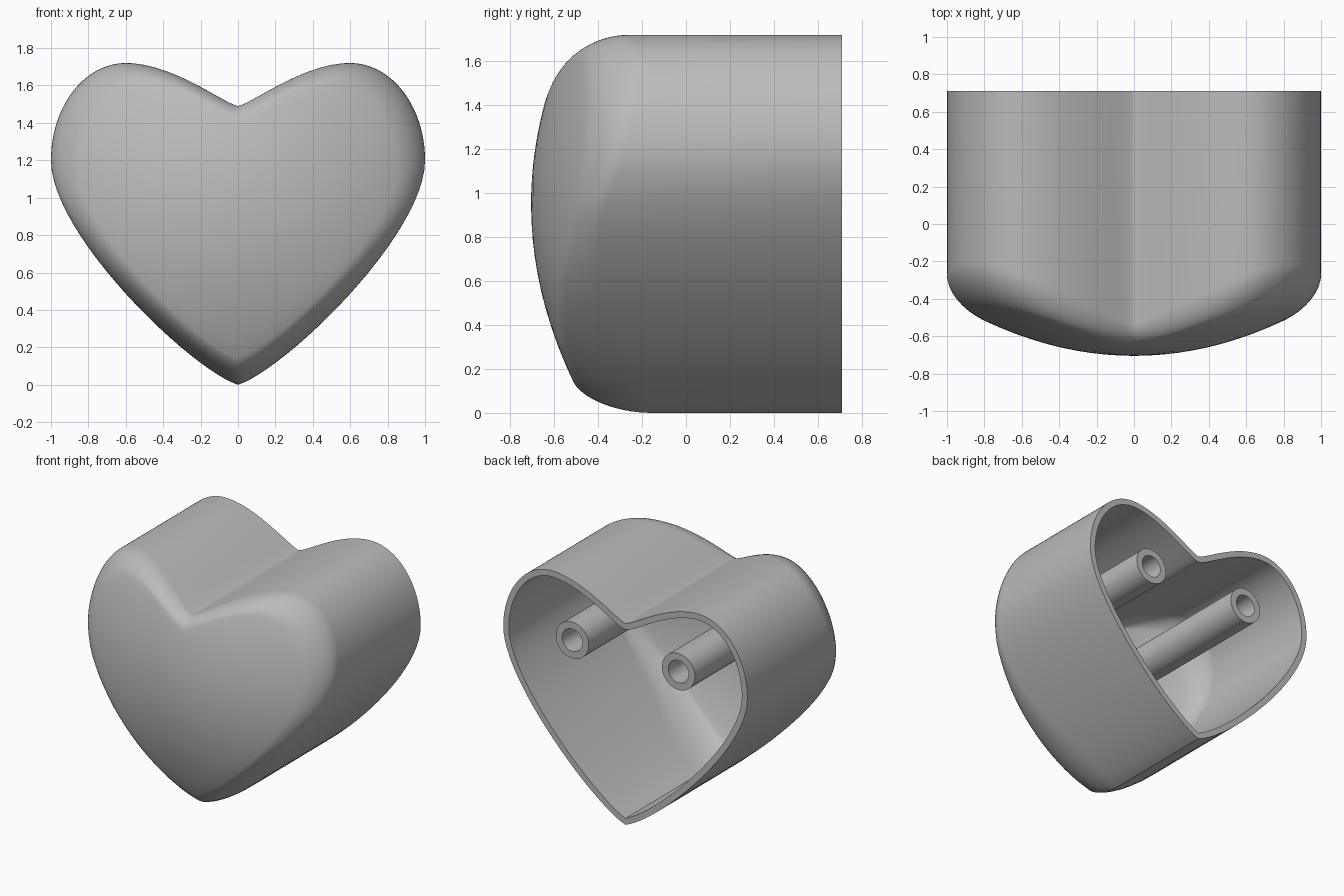
import bpy, bmesh, math
from mathutils import Vector
from mathutils.geometry import interpolate_bezier

cube = bpy.data.objects.get("Cube")
if cube:
    bpy.data.objects.remove(cube)

BACK, FRONT, WALL = 0.71, -0.705, 0.045
MID = Vector((0, 0.95))          # crown of the domed front, in (x, z)
DOME_RADIUS = 1.7
FILLET_START = 0.85              # share of the outline where the edge rounding begins

grey = bpy.data.materials.new("plain grey")
grey.use_nodes = True
colour = (0.5, 0.5, 0.5, 1)
grey.diffuse_color = colour
grey.node_tree.nodes["Principled BSDF"].inputs["Base Color"].default_value = colour


def finish(bm, name):
    bmesh.ops.recalc_face_normals(bm, faces=bm.faces)
    mesh = bpy.data.meshes.new(name)
    bm.to_mesh(mesh)
    bm.free()
    mesh.materials.append(grey)
    obj = bpy.data.objects.new(name, mesh)
    bpy.context.collection.objects.link(obj)
    bpy.ops.object.select_all(action='DESELECT')
    obj.select_set(True)
    bpy.context.view_layer.objects.active = obj
    bpy.ops.object.shade_smooth_by_angle(angle=math.radians(40))
    return obj


def bridge(bm, a, b):
    n = len(a)
    for i in range(n):
        j = (i + 1) % n
        bm.faces.new((a[i], a[j], b[j], b[i]))


def heart_outline():
    # Half heart from notch to tip, then mirrored
    segments = [
        ((0, 1.49), (0.08, 1.507), (0.35, 1.72), (0.6, 1.72)),
        ((0.6, 1.72), (0.82, 1.72), (1, 1.49), (1, 1.2)),
        ((1, 1.2), (1, 0.8), (0.25, 0.08), (0, 0)),
    ]
    half = []
    for seg in segments:
        pts = interpolate_bezier(*[Vector((x, z, 0)) for x, z in seg], 25)
        half += [Vector((p.x, p.y)) for p in pts[:-1]]
    half.append(Vector((0, 0)))
    return half + [Vector((-p.x, p.y)) for p in reversed(half[1:-1])]


def front_point(p, s):
    # Point on the dome at share s of the way out to outline point p
    offset = p - MID
    d = offset.normalized()
    depth = 0.08 + 0.16 * abs(d.x * d.y) + 0.2 * max(0, -d.y) ** 3
    t = max(0, (s - FILLET_START) / (1 - FILLET_START))
    q = MID + offset * s
    drop = (offset.length * s) ** 2 / (2 * DOME_RADIUS)
    y = FRONT + drop + depth * (1 - math.sqrt(max(0, 1 - t * t)))
    return (q.x, y, q.y)


# Heart shell: open back, straight walls, rounded edge, domed front
bm = bmesh.new()
outline = heart_outline()
shares = [math.sin(math.pi / 2 * k / 10) * (1 - FILLET_START) + FILLET_START
          for k in range(10, -1, -1)]
shares += [FILLET_START * k / 10 for k in range(9, 0, -1)]
previous = [bm.verts.new((p.x, BACK, p.y)) for p in outline]
for s in shares:
    ring = [bm.verts.new(front_point(p, s)) for p in outline]
    bridge(bm, previous, ring)
    previous = ring
crown = bm.verts.new((0, FRONT, MID.y))
for i, v in enumerate(previous):
    bm.faces.new((v, previous[(i + 1) % len(previous)], crown))
shell = finish(bm, "heart_shell")
wall = shell.modifiers.new("wall", 'SOLIDIFY')
wall.thickness = WALL
wall.offset = -1
# keep the rim edge crisp by running the wall before the smoothing step
while shell.modifiers[0] != wall:
    bpy.ops.object.modifier_move_up(modifier=wall.name)
bpy.ops.object.modifier_apply(modifier=wall.name)
bpy.ops.object.shade_smooth_by_angle(angle=math.radians(40))


# Mounting posts: tubes with a blind hole, reaching back from the dome
def post(name, x, z=1.25, outer=0.135, inner=0.083, sides=48):
    bm = bmesh.new()
    rings = []
    for r, y in ((outer, -0.55), (outer, BACK), (inner, BACK), (inner, -0.5)):
        rings.append([bm.verts.new((x + r * math.cos(a), y, z + r * math.sin(a)))
                      for a in (math.tau * k / sides for k in range(sides))])
    for a, b in zip(rings, rings[1:]):
        bridge(bm, a, b)
    bm.faces.new(rings[0])
    bm.faces.new(rings[-1])
    finish(bm, name)


for side, sign in (("left", 1), ("right", -1)):
    post(side + "_post", sign * 0.435)
